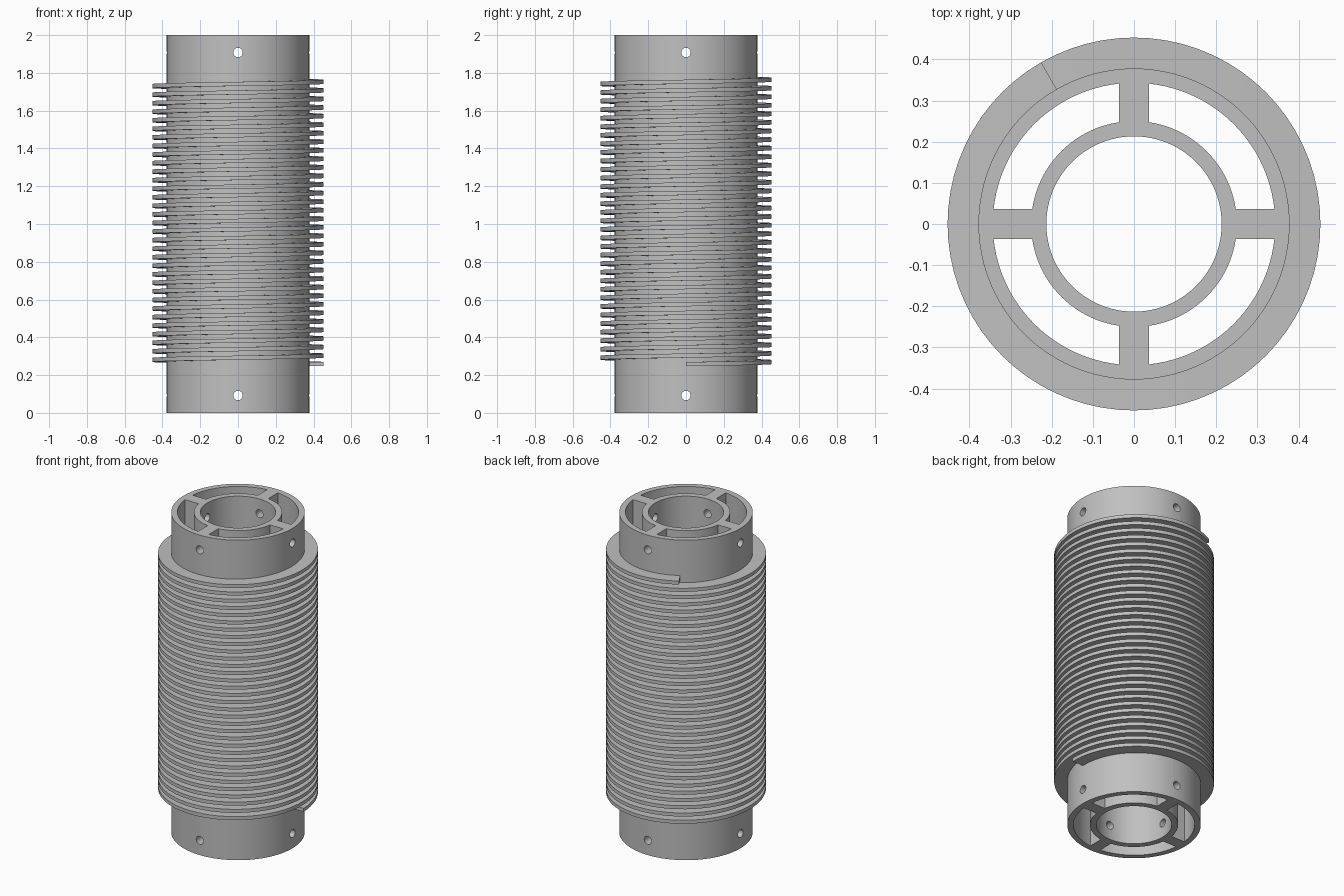
import bpy
import bmesh
from math import asin, cos, pi, sin, tau
from mathutils import Matrix

if "Cube" in bpy.data.objects:
    bpy.data.objects.remove(bpy.data.objects["Cube"])

HEIGHT = 2.0
TUBE_R, WALL_R = 0.378, 0.343      # outer tube
HUB_R, BORE_R = 0.25, 0.213        # inner tube
SPOKE_HALF = 0.037
HOLE_R, HOLE_Z = 0.025, 0.092
FIN_R, FIN_THICK, FIN_Z = 0.453, 0.022, 0.247
PITCH, TURNS, STEPS = 0.0453, 100 / 3, 72

grey = bpy.data.materials.new("plain grey")
grey.use_nodes = True
grey.diffuse_color = (0.53, 0.53, 0.53, 1)
grey.node_tree.nodes["Principled BSDF"].inputs["Base Color"].default_value = (0.53, 0.53, 0.53, 1)


def make_object(name, bm):
    bmesh.ops.recalc_face_normals(bm, faces=bm.faces)
    mesh = bpy.data.meshes.new(name)
    bm.to_mesh(mesh)
    bm.free()
    mesh.materials.append(grey)
    obj = bpy.data.objects.new(name, mesh)
    bpy.context.collection.objects.link(obj)
    return obj


def prism(name, points, z0, z1, matrix=Matrix()):
    """Extrude a closed outline along z, then place it."""
    bm = bmesh.new()
    low = [bm.verts.new((x, y, z0)) for x, y in points]
    high = [bm.verts.new((x, y, z1)) for x, y in points]
    bm.faces.new(low)
    bm.faces.new(high)
    for i in range(len(points)):
        j = (i + 1) % len(points)
        bm.faces.new((low[i], low[j], high[j], high[i]))
    bm.transform(matrix)
    return make_object(name, bm)


def arc(radius, a0, a1, count):
    return [(radius * cos(a0 + (a1 - a0) * i / count),
             radius * sin(a0 + (a1 - a0) * i / count)) for i in range(count + 1)]


def circle(radius, count):
    return arc(radius, 0, tau, count)[:-1]


def activate(obj):
    bpy.ops.object.select_all(action="DESELECT")
    obj.select_set(True)
    bpy.context.view_layer.objects.active = obj


def cut(body, cutter):
    cutter.hide_render = True
    mod = body.modifiers.new("cut", "BOOLEAN")
    mod.operation = "DIFFERENCE"
    mod.solver = "EXACT"
    mod.object = cutter
    activate(body)
    bpy.ops.object.modifier_apply(modifier=mod.name)
    bpy.data.objects.remove(cutter)


# Double-walled tube: solid cylinder, bored through the centre
tube = prism("spoked_tube", circle(TUBE_R, 96), 0, HEIGHT)
cut(tube, prism("bore_cutter", circle(BORE_R, 96), -0.1, HEIGHT + 0.1))

# Four pockets that leave the inner tube and the spokes standing
a_out, a_in = asin(SPOKE_HALF / WALL_R), asin(SPOKE_HALF / HUB_R)
pocket = arc(WALL_R, a_out, pi / 2 - a_out, 24) + arc(HUB_R, pi / 2 - a_in, a_in, 24)
for k in range(4):
    cut(tube, prism("pocket_cutter", pocket, -0.1, HEIGHT + 0.1,
                    Matrix.Rotation(k * pi / 2, 4, "Z")))

# Cross holes through the spokes at both ends
for z in (HOLE_Z, HEIGHT - HOLE_Z):
    for axis in "XY":
        place = Matrix.Translation((0, 0, z)) @ Matrix.Rotation(pi / 2, 4, axis)
        cut(tube, prism("hole_cutter", circle(HOLE_R, 24), -0.5, 0.5, place))

# Helical fin: a rectangular section swept upward around the tube
bm = bmesh.new()
section = [(TUBE_R - 0.01, 0), (FIN_R, 0), (FIN_R, FIN_THICK), (TUBE_R - 0.01, FIN_THICK)]
rings = []
for i in range(round(TURNS * STEPS) + 1):
    turn = i / STEPS
    c, s = cos(turn * tau), sin(turn * tau)
    rings.append([bm.verts.new((r * c, r * s, FIN_Z + PITCH * turn + h)) for r, h in section])
for a, b in zip(rings, rings[1:]):
    for k in range(4):
        n = (k + 1) % 4
        bm.faces.new((a[k], a[n], b[n], b[k]))
bm.faces.new(rings[0])
bm.faces.new(rings[-1])
fin = make_object("helical_fin", bm)

# Smooth the round walls, keep the rims crisp
for obj in (tube, fin):
    activate(obj)
    bpy.ops.object.shade_smooth_by_angle(angle=pi / 6)
